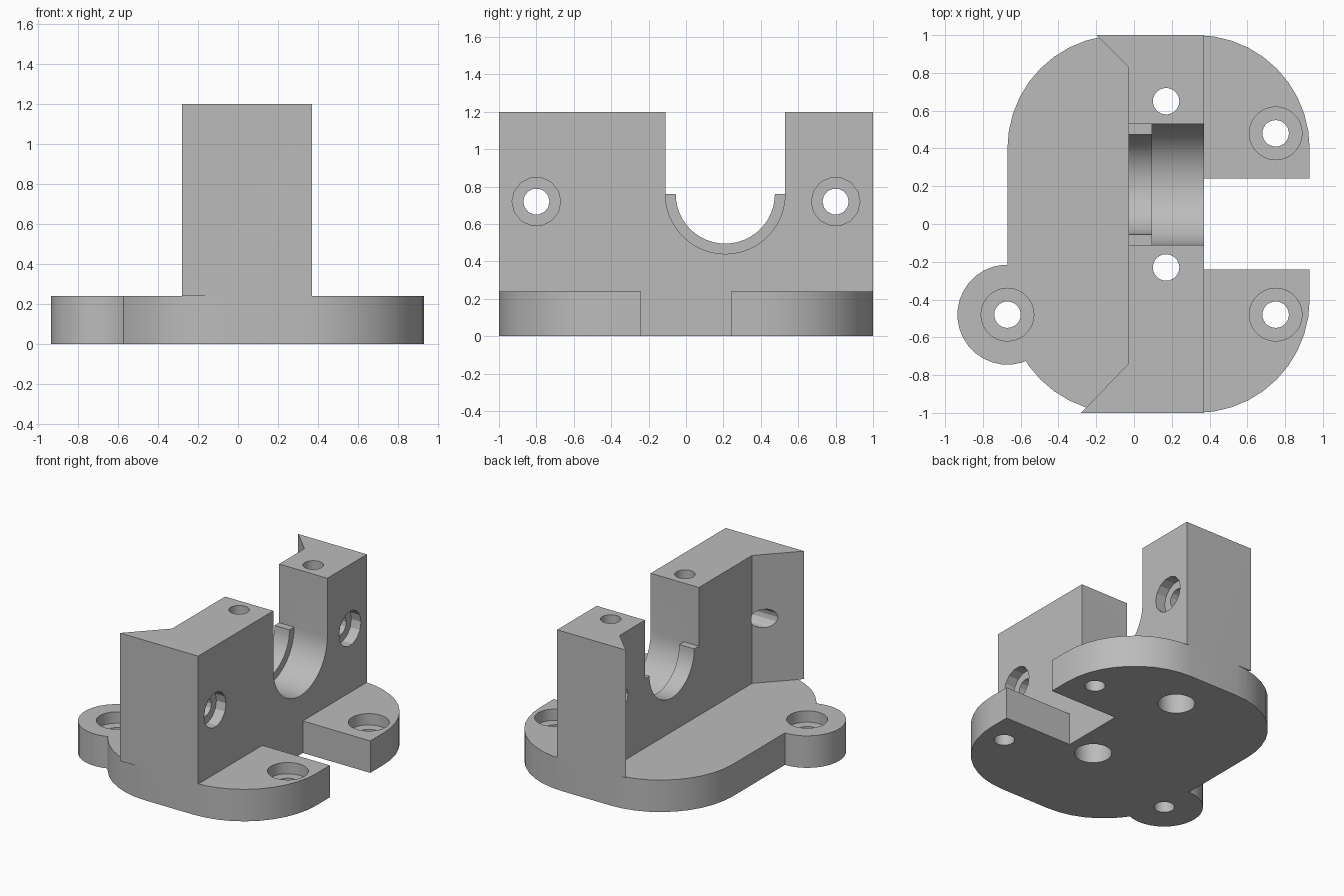
import bpy, bmesh, math
from mathutils import Matrix, Vector

if "Cube" in bpy.data.objects:
    bpy.data.objects.remove(bpy.data.objects["Cube"])

grey = bpy.data.materials.new("plain_grey")
grey.diffuse_color = (0.5, 0.5, 0.5, 1)
grey.use_nodes = True
grey.node_tree.nodes["Principled BSDF"].inputs["Base Color"].default_value = grey.diffuse_color


def arc(cx, cy, r, a0, a1, n):
    return [(cx + r * math.cos(math.radians(a0 + (a1 - a0) * i / n)),
             cy + r * math.sin(math.radians(a0 + (a1 - a0) * i / n))) for i in range(n + 1)]


def prism(name, outline, lo, hi, axis="z"):
    """Extrude an outline along z (outline is x, y) or along x (outline is y, z)."""
    place = (lambda p, t: (p[0], p[1], t)) if axis == "z" else (lambda p, t: (t, p[0], p[1]))
    bm = bmesh.new()
    face = bm.faces.new([bm.verts.new(place(p, lo)) for p in outline])
    grown = bmesh.ops.extrude_face_region(bm, geom=[face])["geom"]
    shift = Vector(place((0, 0), hi - lo))
    bmesh.ops.translate(bm, vec=shift, verts=[v for v in grown if isinstance(v, bmesh.types.BMVert)])
    bmesh.ops.recalc_face_normals(bm, faces=bm.faces)
    mesh = bpy.data.meshes.new(name)
    bm.to_mesh(mesh)
    bm.free()
    mesh.materials.append(grey)
    obj = bpy.data.objects.new(name, mesh)
    bpy.context.collection.objects.link(obj)
    return obj


def combine(target, other, operation):
    mod = target.modifiers.new("combine", "BOOLEAN")
    mod.operation, mod.solver, mod.object = operation, "EXACT", other
    bpy.ops.object.select_all(action="DESELECT")
    target.select_set(True)
    bpy.context.view_layer.objects.active = target
    bpy.ops.object.modifier_apply(modifier=mod.name)
    bpy.data.objects.remove(other)


def drill(target, u, v, r, lo, hi, axis="z", n=28):
    outline = arc(u, v, r, 0, 360, n)[:-1]
    combine(target, prism("drill", outline, lo, hi, axis), "DIFFERENCE")


PLATE, TOP = 0.24, 1.2

# Rounded base plate
outline = (arc(0.33, 0.4, 0.6, 0, 90, 10) + arc(-0.07, 0.4, 0.6, 90, 180, 10)
           + arc(-0.07, -0.4, 0.6, 180, 270, 10) + arc(0.33, -0.4, 0.6, 270, 360, 10))
bracket = prism("bearing_bracket", outline, 0, PLATE)

# Side lobe carrying the third mounting screw
combine(bracket, prism("lobe", arc(-0.67, -0.48, 0.265, 5, 365, 32)[:-1], 0, PLATE), "UNION")

# Open slot in the right side of the plate
combine(bracket, prism("slot", [(0.37, -0.24), (1.2, -0.24), (1.2, 0.24), (0.37, 0.24)],
                       -0.1, PLATE + 0.1), "DIFFERENCE")

# Upright block with slanted buttresses at both ends
block = prism("upright", [(0.37, -1), (0.37, 1), (-0.2, 1), (-0.03, 0.83),
                          (-0.03, -0.74), (-0.28, -1)], PLATE, TOP)

# Bearing seat: wide channel, and a narrower lip on the left side
seat = arc(0.21, 0.76, 0.32, 180, 360, 24) + [(0.53, 1.4), (-0.11, 1.4)]
combine(block, prism("seat", seat, 0.095, 0.6, "x"), "DIFFERENCE")
lip = (arc(0.21, 0.76, 0.265, 180, 360, 24)
       + [(0.53, 0.76), (0.53, 1.4), (-0.11, 1.4), (-0.11, 0.76)])
combine(block, prism("lip", lip, -0.2, 0.2, "x"), "DIFFERENCE")
combine(bracket, block, "UNION")

# Mounting screw holes with counterbores in the plate
for x, y in ((0.75, 0.48), (0.75, -0.48), (-0.67, -0.48)):
    drill(bracket, x, y, 0.07, -0.1, 0.5)
    drill(bracket, x, y, 0.14, PLATE - 0.085, 0.5)

# Vertical clamp holes, counterbored from below
for y in (0.65, -0.23):
    drill(bracket, 0.17, y, 0.07, -0.1, 1.4)
    drill(bracket, 0.17, y, 0.127, -0.1, 0.3)

# Horizontal holes, counterbored from the right
for y in (0.8, -0.8):
    drill(bracket, y, 0.72, 0.07, -0.6, 0.6, "x", 14)
    drill(bracket, y, 0.72, 0.13, 0.29, 0.6, "x", 14)

bpy.ops.object.select_all(action="DESELECT")
bracket.select_set(True)
bpy.context.view_layer.objects.active = bracket
bpy.ops.object.shade_smooth_by_angle(angle=math.radians(24))
